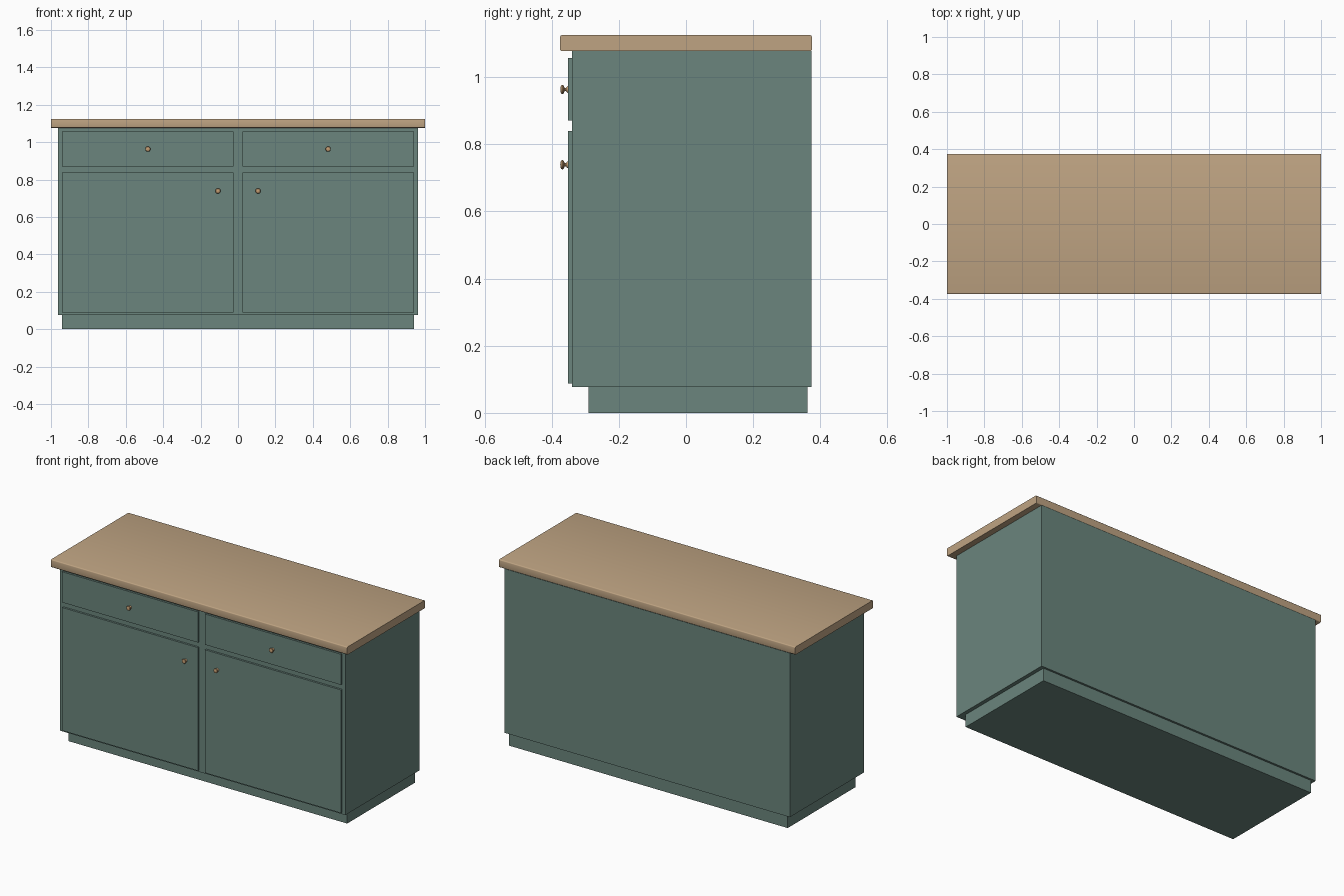
import bpy, bmesh, math

if "Cube" in bpy.data.objects:
    bpy.data.objects.remove(bpy.data.objects["Cube"])


def material(name, rgb):
    m = bpy.data.materials.new(name)
    m.diffuse_color = (*rgb, 1.0)
    m.use_nodes = True
    m.node_tree.nodes["Principled BSDF"].inputs["Base Color"].default_value = m.diffuse_color
    return m


green = material("sage green paint", (0.145, 0.235, 0.205))
wood = material("oak wood", (0.52, 0.37, 0.225))
copper = material("copper knob", (0.56, 0.34, 0.17))


def finish(name, bm, mat, smooth=False):
    bmesh.ops.recalc_face_normals(bm, faces=bm.faces)
    me = bpy.data.meshes.new(name)
    bm.to_mesh(me)
    bm.free()
    me.materials.append(mat)
    ob = bpy.data.objects.new(name, me)
    bpy.context.collection.objects.link(ob)
    if smooth:
        bpy.ops.object.select_all(action='DESELECT')
        ob.select_set(True)
        bpy.context.view_layer.objects.active = ob
        bpy.ops.object.shade_smooth_by_angle(angle=math.radians(35))
    return ob


def box(name, x, y, z, mat, round_long=0.0):
    bm = bmesh.new()
    bmesh.ops.create_cube(bm, size=1)
    for v in bm.verts:
        for i, (a, b) in enumerate((x, y, z)):
            v.co[i] = a if v.co[i] < 0 else b
    if round_long:
        # round only the edges that run along x
        edges = [e for e in bm.edges
                 if abs(e.verts[0].co.x - e.verts[1].co.x) > 0.01]
        bmesh.ops.bevel(bm, geom=edges, offset=round_long, segments=3,
                        profile=0.5, affect='EDGES')
    return finish(name, bm, mat, bool(round_long))


def knob(name, x, z):
    # lathe profile: (radius, distance out from the front panel)
    profile = [(0, 0), (0.010, 0), (0.009, 0.002), (0.005, 0.005),
               (0.005, 0.009), (0.013, 0.013), (0.014, 0.016),
               (0.012, 0.020), (0.006, 0.022), (0, 0.0225)]
    bm = bmesh.new()
    vs = [bm.verts.new((x + r, FRONT - d, z)) for r, d in profile]
    es = [bm.edges.new(p) for p in zip(vs, vs[1:])]
    bmesh.ops.spin(bm, geom=vs + es, cent=(x, 0, z), axis=(0, 1, 0),
                   angle=math.tau, steps=20)
    bmesh.ops.remove_doubles(bm, verts=bm.verts, dist=1e-5)
    return finish(name, bm, copper, True)


FRONT = -0.352

# carcass, plinth and worktop
box("plinth", (-0.94, 0.94), (-0.29, 0.362), (0, 0.078), green)
box("cabinet_body", (-0.963, 0.963), (-0.34, 0.374), (0.077, 1.078), green)
box("worktop", (-1, 1), (-0.375, 0.375), (1.077, 1.125), wood, 0.006)

# drawer fronts, doors and knobs on both halves
for side, s in (("left", -1), ("right", 1)):
    xs = tuple(sorted((s * 0.024, s * 0.941)))
    box(side + "_drawer_front", xs, (FRONT, -0.339), (0.87, 1.057), green)
    box(side + "_door", xs, (FRONT, -0.339), (0.088, 0.839), green)
    knob(side + "_drawer_knob", s * 0.482, 0.963)
    knob(side + "_door_knob", s * 0.107, 0.739)
